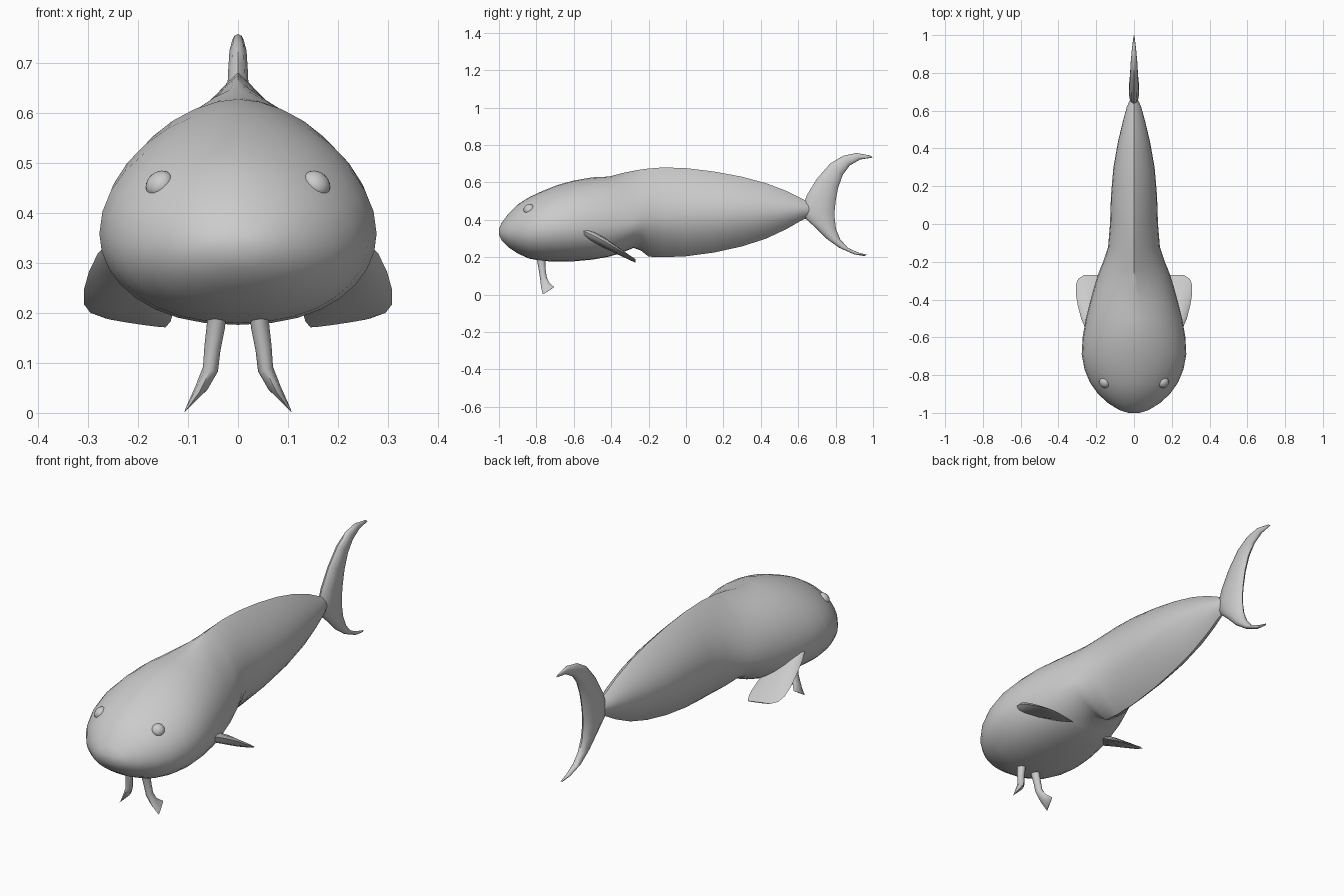
import bpy, bmesh, math
from mathutils import Vector


def loft(name, rings, angle=50, mirrored=False):
    """Skin a list of equal-length closed rings and cap both ends."""
    bm = bmesh.new()
    rows = [[bm.verts.new(p) for p in r] for r in rings]
    n = len(rows[0])
    for a, b in zip(rows, rows[1:]):
        for i in range(n):
            j = (i + 1) % n
            bm.faces.new((a[i], a[j], b[j], b[i]))
    bm.faces.new(rows[0])
    bm.faces.new(rows[-1])
    bmesh.ops.recalc_face_normals(bm, faces=bm.faces)
    me = bpy.data.meshes.new(name)
    bm.to_mesh(me)
    bm.free()
    ob = bpy.data.objects.new(name, me)
    bpy.context.collection.objects.link(ob)
    finish(ob, angle, mirrored)
    return ob


def finish(ob, angle, mirrored):
    bpy.ops.object.select_all(action='DESELECT')
    ob.select_set(True)
    bpy.context.view_layer.objects.active = ob
    bpy.ops.object.shade_smooth_by_angle(angle=math.radians(angle))
    if mirrored:
        # mirror about the world centre plane
        bpy.ops.object.transform_apply(location=True, rotation=True, scale=True)
        ob.modifiers.new("mirror", 'MIRROR').use_mirror_merge = False


def lens(a, b, thick, n=10):
    """Ellipse-like ring spanning edge points a and b, thickness vector thick."""
    a, b, t = Vector(a), Vector(b), Vector(thick)
    c, h = (a + b) / 2, (a - b) / 2
    return [c + h * math.cos(2 * math.pi * i / n) + t * math.sin(2 * math.pi * i / n)
            for i in range(n)]


def power(v, p):
    return math.copysign(abs(v) ** p, v)


def ramp(y, lo, hi):
    t = min(1, max(0, (y - lo) / (hi - lo)))
    return t * t * (3 - 2 * t)


# body: y, bottom z, widest z, top z, half width
stations = [
    (-1.0, .318, .338, .352, .03), (-.985, .288, .333, .385, .078),
    (-.95, .253, .332, .432, .135), (-.9, .22, .335, .482, .19),
    (-.84, .193, .34, .52, .233), (-.77, .18, .35, .553, .262),
    (-.69, .176, .358, .585, .277), (-.6, .178, .362, .61, .272),
    (-.5, .187, .365, .627, .255), (-.41, .203, .37, .631, .232),
    (-.34, .225, .375, .65, .213), (-.28, .25, .38, .662, .195),
    (-.24, .235, .39, .669, .18), (-.2, .203, .40, .674, .163),
    (-.12, .2, .415, .68, .137), (0, .205, .43, .676, .127),
    (.15, .225, .435, .658, .122), (.3, .258, .44, .63, .109),
    (.43, .3, .445, .595, .086), (.54, .352, .45, .553, .06),
    (.62, .398, .455, .512, .038), (.66, .415, .455, .495, .02)]
N = 32
rings = []
for y, zb, zm, zt, w in stations:
    ridge = 1.12 + .8 * ramp(y, -.44, -.24)    # back pinches into a dorsal ridge
    keel = .88 + 1.1 * ramp(y, -.32, -.2)      # belly pinches into a ventral keel
    ring = []
    for i in range(N):
        a = 2 * math.pi * i / N
        c, s = math.cos(a), math.sin(a)
        x = w * power(c, ridge if s >= 0 else keel)
        ring.append((x, y, zm + s * (zt - zm if s >= 0 else zm - zb)))
    rings.append(ring)
loft("body", rings, 60)

# tail fin: leading (y, z), trailing (y, z), half thickness, top tip to bottom tip
tail = [
    (.985, .744, 1.0, .733, .003), (.91, .757, .93, .722, .012),
    (.84, .742, .875, .69, .018), (.77, .70, .838, .64, .021),
    (.70, .62, .813, .57, .024), (.645, .53, .80, .50, .027),
    (.62, .455, .795, .45, .028), (.635, .41, .795, .41, .027),
    (.69, .36, .802, .35, .025), (.75, .30, .825, .295, .021),
    (.82, .25, .865, .25, .017), (.90, .215, .92, .225, .010),
    (.955, .206, .968, .213, .003)]
loft("tail_fin", [lens((0, a, b), (0, c, d), (t, 0, 0)) for a, b, c, d, t in tail], 60)

# pectoral fins: y, z, inner x, outer x, half thickness
fins = [
    (-.57, .335, .19, .25, .018), (-.50, .305, .165, .28, .022),
    (-.43, .268, .14, .298, .020), (-.37, .232, .13, .308, .015),
    (-.32, .203, .13, .308, .010), (-.29, .186, .135, .295, .006),
    (-.27, .175, .145, .265, .002)]
loft("pectoral_fins", [lens((o, y, z + .014), (i, y, z - .004), (0, t * .5, t))
                       for y, z, i, o, t in fins], 60, True)

# chin barbels: front point, back point, sideways half thickness
barbels = [
    ((.044, -.805, .21), (.044, -.745, .21), .021),
    ((.044, -.795, .175), (.044, -.752, .175), .018),
    ((.051, -.787, .13), (.051, -.75, .13), .016),
    ((.055, -.78, .085), (.055, -.744, .09), .015),
    ((.078, -.775, .04), (.068, -.728, .06), .012),
    ((.107, -.765, .001), (.088, -.704, .04), .002)]
loft("chin_barbels", [lens(a, b, (t, 0, t * .3), 8) for a, b, t in barbels], 60, True)

# eyes
bpy.ops.mesh.primitive_uv_sphere_add(segments=16, ring_count=10, radius=1,
                                     location=(.157, -.84, .457))
eye = bpy.context.object
eye.name = "eyes"
eye.scale = (.03, .03, .023)
eye.rotation_euler = Vector((.6, -.45, .65)).to_track_quat('Z', 'Y').to_euler()
finish(eye, 60, True)
